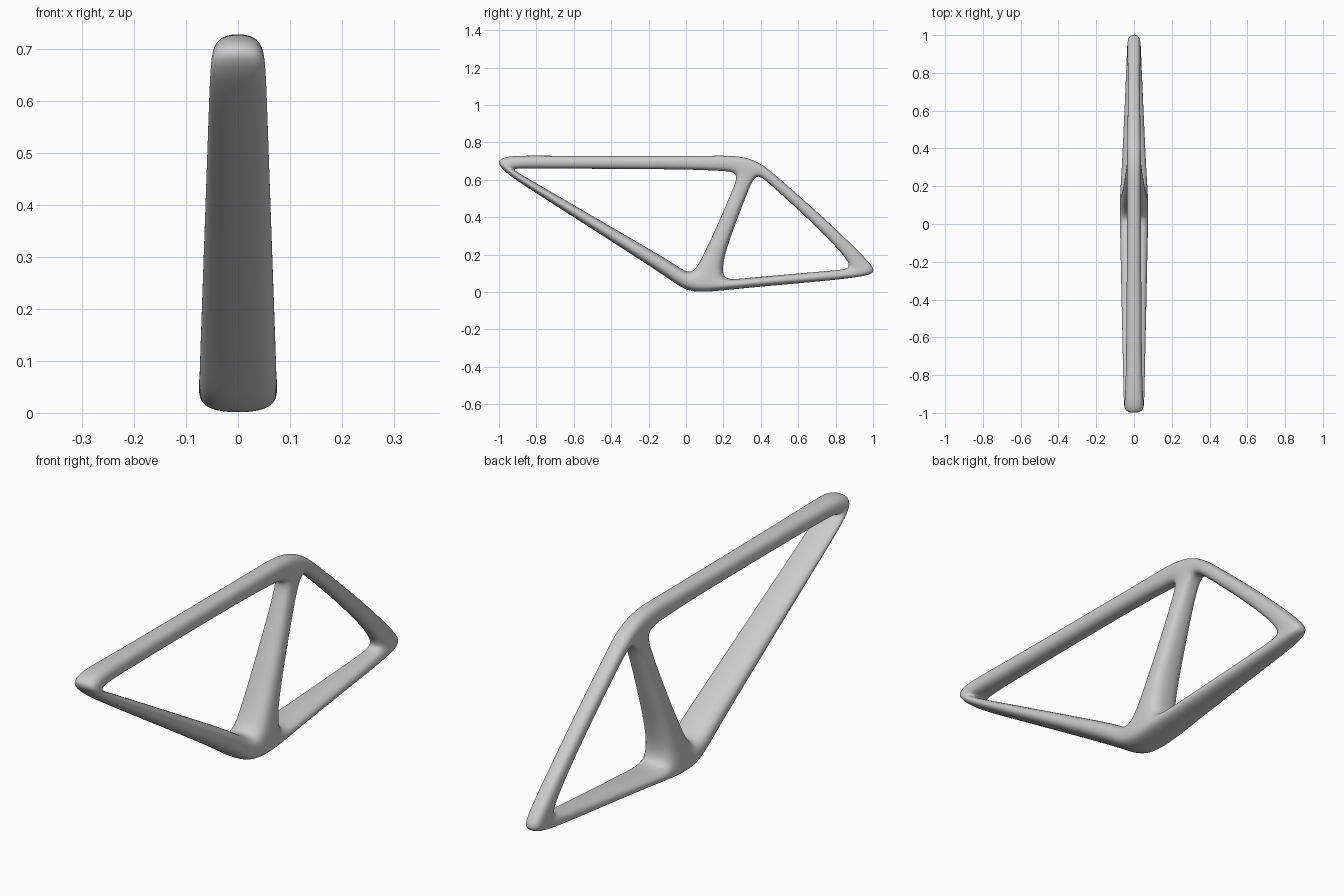
import bpy
import bmesh
from mathutils import Vector

cube = bpy.data.objects.get("Cube")
if cube:
    bpy.data.objects.remove(cube, do_unlink=True)

# One satin grey for the whole frame
grey = bpy.data.materials.new("satin_grey")
grey.use_nodes = True
grey.diffuse_color = (0.6, 0.6, 0.6, 1)
grey.node_tree.nodes["Principled BSDF"].inputs["Base Color"].default_value = (0.6, 0.6, 0.6, 1)

# Stations around the frame: outer (y, z), inner (y, z), half width
top_tube = [
    ((-.96, .73), (-.88, .66), .05),
    ((-.80, .728), (-.77, .66), .043),
    ((0, .728), (0, .657), .038),
    ((.14, .728), (.18, .648), .038),
    ((.30, .73), (.285, .642), .038),
]
seat_stay = [
    ((.41, .685), (.375, .64), .037),
    ((.50, .605), (.443, .582), .035),
    ((.70, .43), (.64, .405), .034),
    ((.86, .28), (.80, .245), .034),
    ((.965, .175), (.857, .178), .036),
]
chain_stay = [
    ((1.025, .105), (.885, .125), .037),
    ((.94, .08), (.80, .116), .040),
    ((.70, .055), (.66, .104), .049),
    ((.32, .022), (.30, .073), .066),
    ((.15, .003), (.19, .06), .076),
]
down_tube = [
    ((.01, -.004), (.03, .082), .078),
    ((-.08, .065), (-.06, .15), .076),
    ((-.30, .208), (-.28, .278), .071),
    ((-.80, .528), (-.76, .558), .060),
    ((-.955, .628), (-.89, .632), .057),
    ((-1.02, .696), (-.93, .66), .054),
]
# Seat tube: front edge, rear edge, half width
seat_tube = [
    ((.255, .56), (.335, .55), .041),
    ((.17, .36), (.262, .36), .054),
    ((.085, .18), (.198, .18), .068),
]
ROUNDING = .012

bm = bmesh.new()


def rib(point, partner, width):
    """Three cage vertices across the tube, with the middle one standing proud."""
    p, q = Vector((0, *point)), Vector((0, *partner))
    inward = (q - p).normalized() * ROUNDING
    mid = p - inward / 3
    edge = p + inward * 2 / 3
    side = Vector((width, 0, 0))
    return [bm.verts.new(v) for v in (edge + side, mid, edge - side)]


def ribs(stations):
    return [(rib(a, b, w), rib(b, a, w)) for a, b, w in stations]


def wall(a, b):
    """Two quads across the tube between neighbouring ribs."""
    for i in range(2):
        bm.faces.new((a[i], a[i + 1], b[i + 1], b[i]))


def cheeks(first, second):
    """Side faces between two stations, on both sides of the frame."""
    for i in (0, 2):
        bm.faces.new((first[0][i], first[1][i], second[1][i], second[0][i]))


# Outer ring of tubes
top, stay, chain, down = map(ribs, (top_tube, seat_stay, chain_stay, down_tube))
ring = top + stay + chain + down
for a, b in zip(ring, ring[1:] + ring[:1]):
    wall(a[0], b[0])
    cheeks(a, b)

# Inner edges of each ring tube
for a, b in zip(down + top, (down + top)[1:]):
    wall(a[1], b[1])
for a, b in zip(stay + chain, (stay + chain)[1:]):
    wall(a[1], b[1])

# Seat tube bridging the two junctions
ladder = [(top[-1][1], stay[0][1])] + ribs(seat_tube) + [(down[0][1], chain[-1][1])]
for a, b in zip(ladder, ladder[1:]):
    cheeks(a, b)
    wall(a[0], b[0])
    wall(a[1], b[1])

bmesh.ops.recalc_face_normals(bm, faces=bm.faces)
for f in bm.faces:
    f.smooth = True
mesh = bpy.data.meshes.new("bicycle_frame")
bm.to_mesh(mesh)
bm.free()
mesh.materials.append(grey)

frame = bpy.data.objects.new("bicycle_frame", mesh)
bpy.context.collection.objects.link(frame)
subdivision = frame.modifiers.new("rounding", 'SUBSURF')
subdivision.levels = subdivision.render_levels = 4
